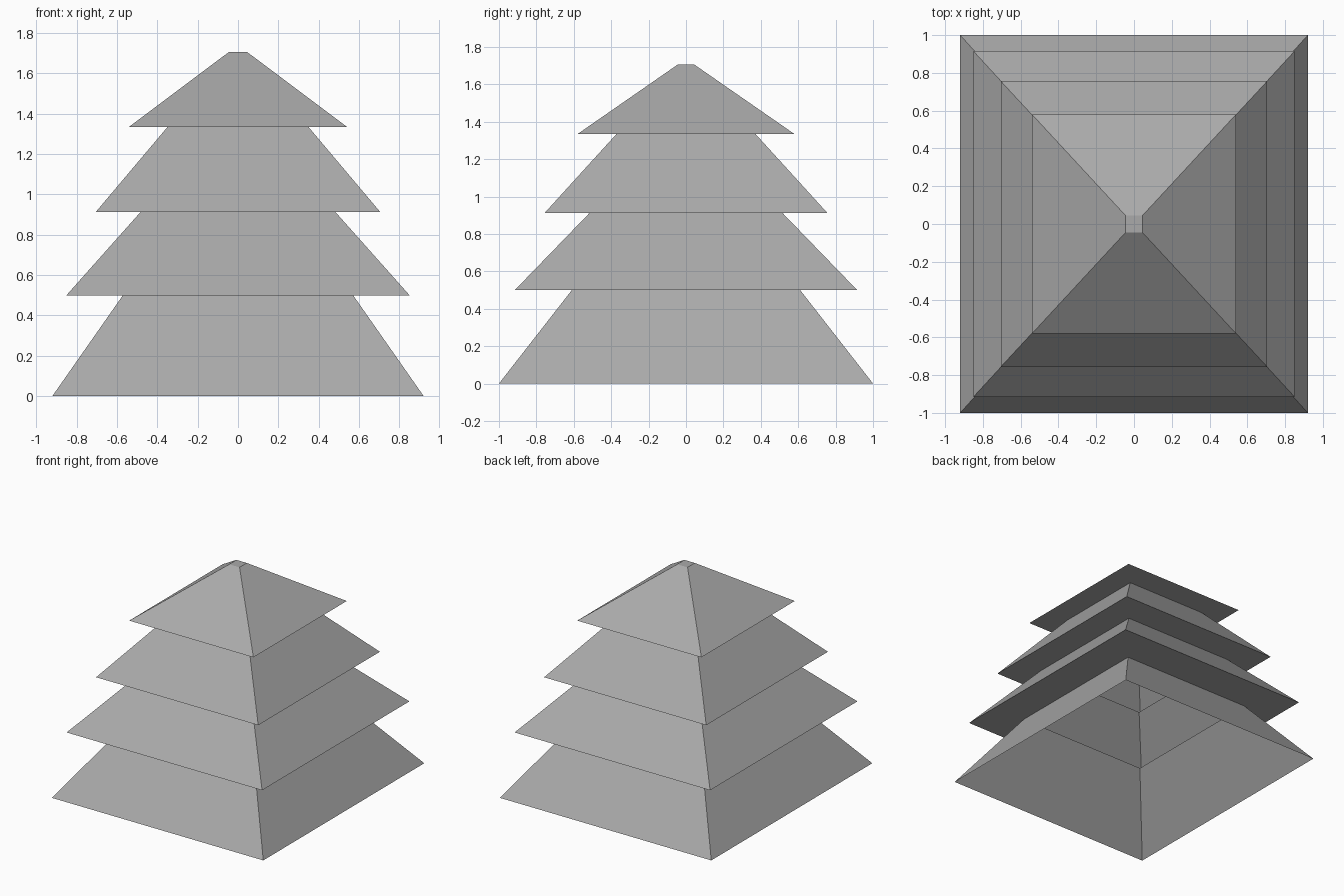
import bpy
import bmesh

cube = bpy.data.objects.get("Cube")
if cube:
    bpy.data.objects.remove(cube, do_unlink=True)

grey = bpy.data.materials.new("plain grey")
grey.use_nodes = True
colour = (0.4, 0.4, 0.4, 1)
grey.diffuse_color = colour
grey.node_tree.nodes["Principled BSDF"].inputs["Base Color"].default_value = colour


def ring(bm, half_x, half_y, z):
    corners = ((-1, -1), (1, -1), (1, 1), (-1, 1))
    return [bm.verts.new((sx * half_x, sy * half_y, z)) for sx, sy in corners]


def bridge(bm, low, high):
    for i in range(4):
        j = (i + 1) % 4
        bm.faces.new((low[i], low[j], high[j], high[i]))


def add_tier(name, rings, cap=False):
    """Hollow four-sided skin through the given (half x, half y, z) rings."""
    bm = bmesh.new()
    loops = [ring(bm, *r) for r in rings]
    for low, high in zip(loops, loops[1:]):
        bridge(bm, low, high)
    if cap:
        bm.faces.new(loops[-1])
    mesh = bpy.data.meshes.new(name)
    bm.to_mesh(mesh)
    bm.free()
    mesh.materials.append(grey)
    bpy.context.collection.objects.link(bpy.data.objects.new(name, mesh))


# Each tier: name, eave half sizes, top half sizes, eave height, top height
tiers = [
    ("base_tier", (0.92, 1.0), (0.57, 0.61), 0, 0.5),
    ("lower_tier", (0.85, 0.915), (0.483, 0.516), 0.5, 0.912),
    ("upper_tier", (0.705, 0.756), (0.349, 0.372), 0.912, 1.334),
    ("peak_tier", (0.54, 0.58), (0.045, 0.045), 1.334, 1.705),
]

# Eave undersides start at the top of the tier below; the base stays open
below = None
for name, eave, top, z_low, z_high in tiers:
    rings = [(*eave, z_low), (*top, z_high)]
    if below:
        rings.insert(0, (*below, z_low))
    add_tier(name, rings, cap=name == "peak_tier")
    below = top
